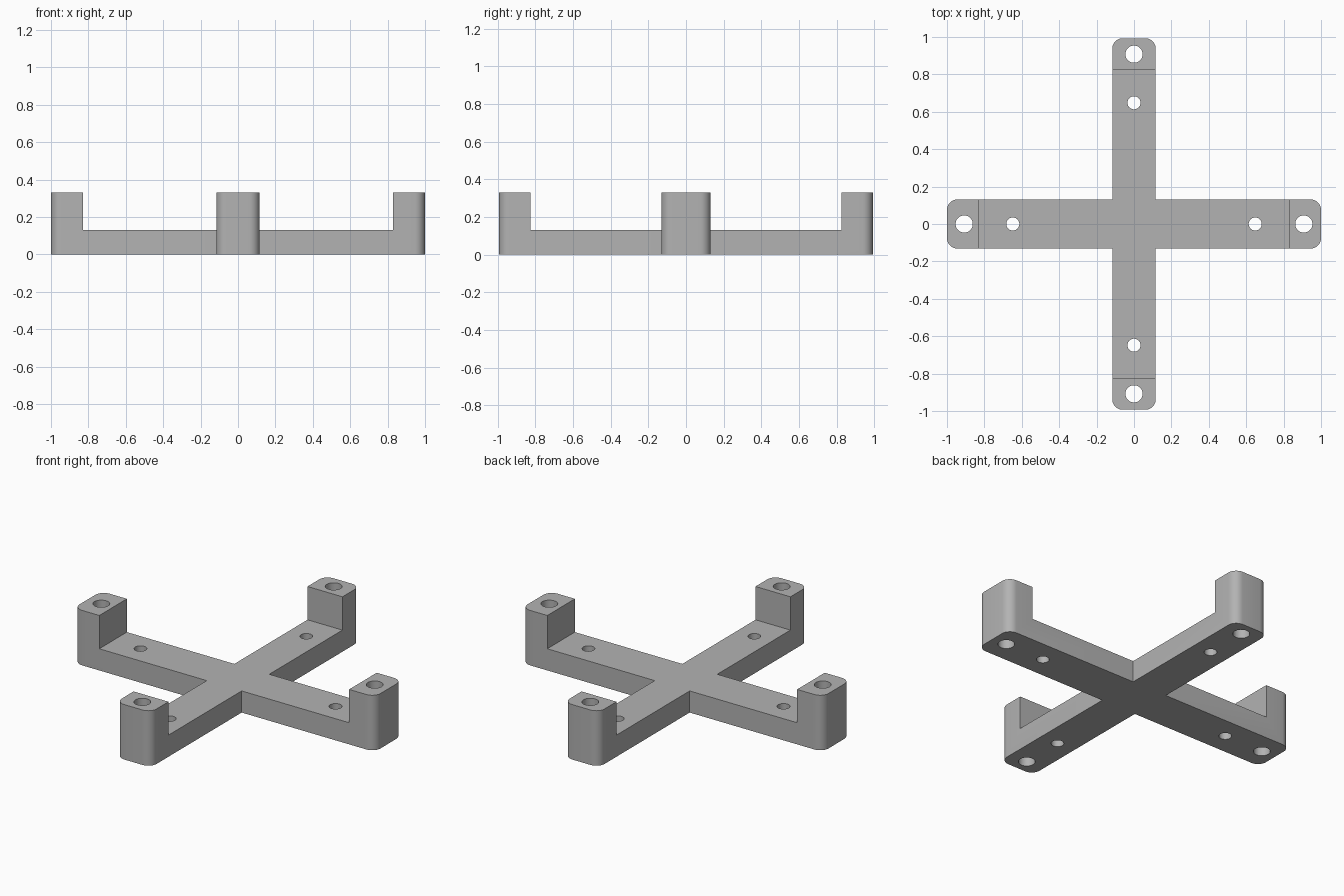
import bpy, bmesh
from mathutils import Matrix
from math import radians

if "Cube" in bpy.data.objects:
    bpy.data.objects.remove(bpy.data.objects["Cube"])

BAR_H, POST_H, CORNER = 0.13, 0.33, 0.055

grey = bpy.data.materials.new("plain grey")
grey.use_nodes = True
grey.diffuse_color = (0.45, 0.45, 0.45, 1)
grey.node_tree.nodes["Principled BSDF"].inputs["Base Color"].default_value = grey.diffuse_color


def make_object(name, bm):
    bmesh.ops.recalc_face_normals(bm, faces=bm.faces)
    mesh = bpy.data.meshes.new(name)
    bm.to_mesh(mesh)
    bm.free()
    mesh.materials.append(grey)
    obj = bpy.data.objects.new(name, mesh)
    bpy.context.collection.objects.link(obj)
    return obj


def make_bar(name, length, half_width, post_inner, turn):
    """Bar with an upright post at each end: side profile, extruded, end corners rounded."""
    half = [(length, 0), (length, POST_H), (post_inner, POST_H), (post_inner, BAR_H)]
    profile = half + [(-x, z) for x, z in reversed(half)]
    bm = bmesh.new()
    face = bm.faces.new([bm.verts.new((x, -half_width, z)) for x, z in profile])
    moved = bmesh.ops.extrude_face_region(bm, geom=[face])["geom"]
    bmesh.ops.translate(bm, vec=(0, 2 * half_width, 0),
                        verts=[v for v in moved if isinstance(v, bmesh.types.BMVert)])
    ends = [e for e in bm.edges
            if all(abs(abs(v.co.x) - length) < 1e-4 for v in e.verts)
            and abs(e.verts[0].co.z - e.verts[1].co.z) > 0.1]
    bmesh.ops.bevel(bm, geom=ends, offset=CORNER, segments=8, profile=0.5, affect='EDGES')
    bm.transform(Matrix.Rotation(radians(turn), 4, 'Z'))
    return make_object(name, bm)


def combine(target, other, operation):
    mod = target.modifiers.new(operation.lower(), 'BOOLEAN')
    mod.operation, mod.object, mod.solver = operation, other, 'EXACT'
    bpy.context.view_layer.objects.active = target
    bpy.ops.object.modifier_apply(modifier=mod.name)
    bpy.data.objects.remove(other)


# Two crossed bars joined into one bracket
bracket = make_bar("cross_bracket", 1.0, 0.131, 0.83, 0)
combine(bracket, make_bar("cross_bar", 0.993, 0.116, 0.825, 90), 'UNION')

# Screw holes: a wide one through each post, a narrow one through each arm
bm = bmesh.new()
for turn in range(0, 360, 90):
    for distance, radius in ((0.908, 0.046), (0.648, 0.035)):
        place = Matrix.Rotation(radians(turn), 4, 'Z') @ Matrix.Translation((distance, 0, 0.2))
        bmesh.ops.create_cone(bm, cap_ends=True, segments=32, radius1=radius,
                              radius2=radius, depth=1, matrix=place)
combine(bracket, make_object("hole_cutter", bm), 'DIFFERENCE')

# Smooth rounded corners and holes, keep the other edges sharp
bpy.ops.object.select_all(action='DESELECT')
bracket.select_set(True)
bpy.context.view_layer.objects.active = bracket
bpy.ops.object.shade_smooth_by_angle(angle=radians(30))
